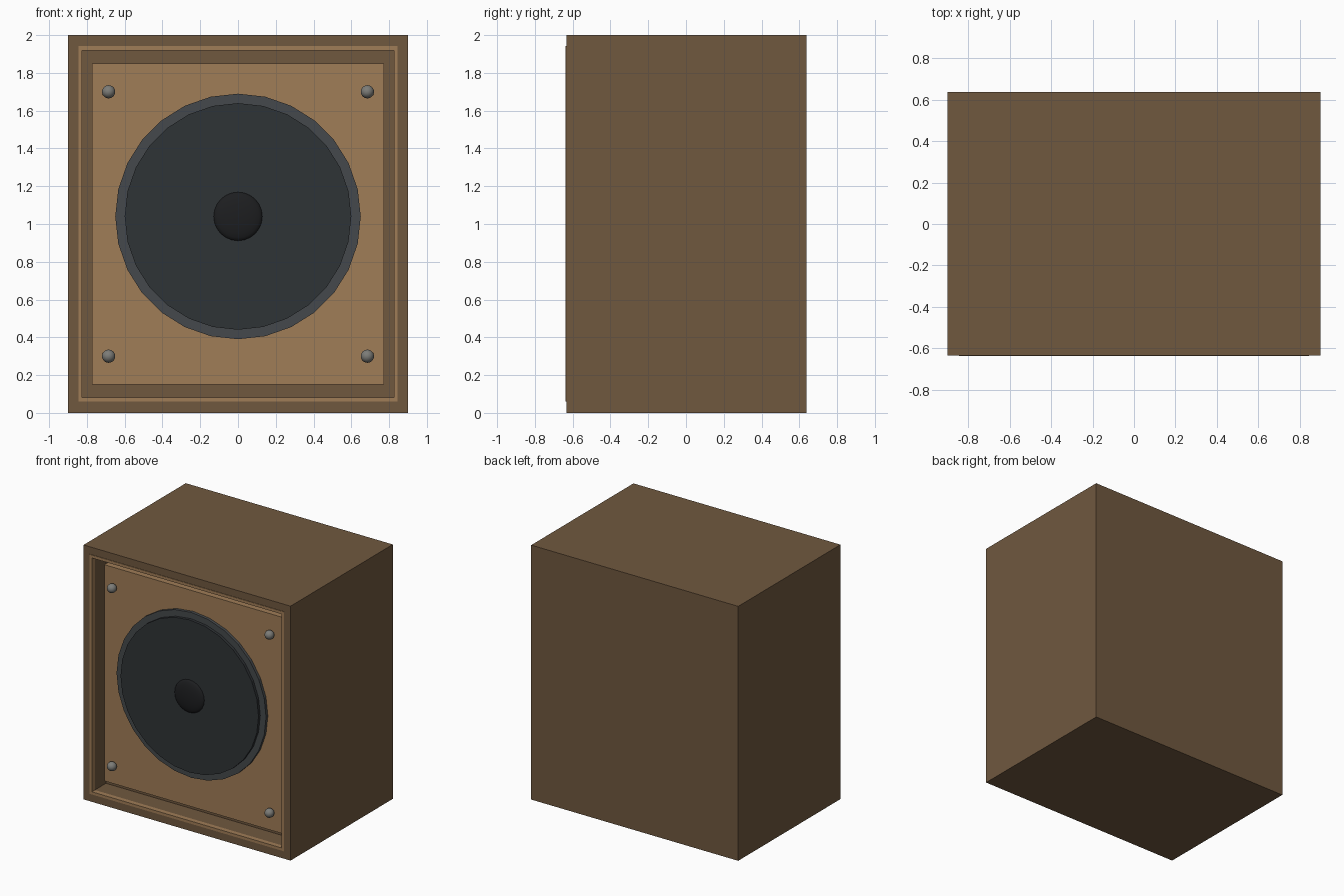
import bpy, bmesh, math
from mathutils import Matrix

if "Cube" in bpy.data.objects:
    bpy.data.objects.remove(bpy.data.objects["Cube"])


def material(name, hex_colour):
    rgb = [int(hex_colour[i:i + 2], 16) / 255 for i in (0, 2, 4)]
    lin = [c / 12.92 if c <= 0.04045 else ((c + 0.055) / 1.055) ** 2.4 for c in rgb]
    m = bpy.data.materials.new(name)
    m.diffuse_color = (*lin, 1)
    m.use_nodes = True
    m.node_tree.nodes["Principled BSDF"].inputs["Base Color"].default_value = m.diffuse_color
    return m


WOOD = material("dark_wood", "70583f")
LIGHT = material("light_wood", "a07d57")
RIM = material("rim_grey", "45494c")
CONE = material("cone_black", "2f3336")
DOME = material("dome_black", "1d1e20")
METAL = material("screw_metal", "7c7c78")


def finish(name, bm, mat):
    bmesh.ops.recalc_face_normals(bm, faces=bm.faces)
    me = bpy.data.meshes.new(name)
    bm.to_mesh(me)
    bm.free()
    me.materials.append(mat)
    ob = bpy.data.objects.new(name, me)
    bpy.context.collection.objects.link(ob)
    return ob


def loft(name, rings, mat, closed=False):
    """Rectangular rings (half width, bottom, top, y) bridged in order."""
    bm = bmesh.new()
    loops = [[bm.verts.new(p) for p in ((-w, y, b), (w, y, b), (w, y, t), (-w, y, t))]
             for w, b, t, y in rings]
    pairs = list(zip(loops, loops[1:]))
    if closed:
        pairs.append((loops[-1], loops[0]))
    else:
        bm.faces.new(loops[0])
        bm.faces.new(loops[-1])
    for a, c in pairs:
        for i in range(4):
            j = (i + 1) % 4
            bm.faces.new((a[i], a[j], c[j], c[i]))
    return finish(name, bm, mat)


def disc(name, radius, y_front, y_back, mat, sides=28):
    bm = bmesh.new()
    place = Matrix.Translation((0, (y_front + y_back) / 2, 1.04)) @ Matrix.Rotation(math.pi / 2, 4, 'X')
    bmesh.ops.create_cone(bm, cap_ends=True, segments=sides, radius1=radius,
                          radius2=radius, depth=y_back - y_front, matrix=place)
    return finish(name, bm, mat)


def ball(name, centre, size, mat):
    bm = bmesh.new()
    place = (Matrix.Translation(centre) @ Matrix.Rotation(math.pi / 2, 4, 'X')
             @ Matrix.Diagonal((size[0], size[2], size[1], 1)))
    bmesh.ops.create_uvsphere(bm, u_segments=24, v_segments=12, radius=1, matrix=place)
    for f in bm.faces:
        f.smooth = True
    return finish(name, bm, mat)


# Cabinet with a deep front recess
FRONT, BACK, FLOOR = -0.633, 0.637, -0.46
loft("cabinet", [(0.9, 0, 2, BACK), (0.9, 0, 2, FRONT),
                 (0.826, 0.08, 1.92, FRONT), (0.826, 0.08, 1.92, FLOOR)], WOOD)

# Thin light trim around the opening
loft("trim", [(0.845, 0.06, 1.942, -0.637), (0.825, 0.081, 1.919, -0.637),
              (0.825, 0.081, 1.919, -0.60), (0.845, 0.06, 1.942, -0.60)], LIGHT, True)

# Baffle board
loft("baffle", [(0.773, 0.15, 1.85, FLOOR), (0.773, 0.15, 1.85, -0.557)], LIGHT)

# Driver
disc("driver_rim", 0.65, -0.58, -0.55, RIM)
disc("driver_cone", 0.60, -0.602, -0.57, CONE)
ball("dust_cap", (0, -0.60, 1.04), (0.13, 0.03, 0.13), DOME)

# Corner screws
for side, x in (("left", -0.685), ("right", 0.685)):
    for level, z in (("lower", 0.30), ("upper", 1.70)):
        ball(f"screw_{level}_{side}", (x, -0.588, z), (0.035, 0.035, 0.035), METAL)
